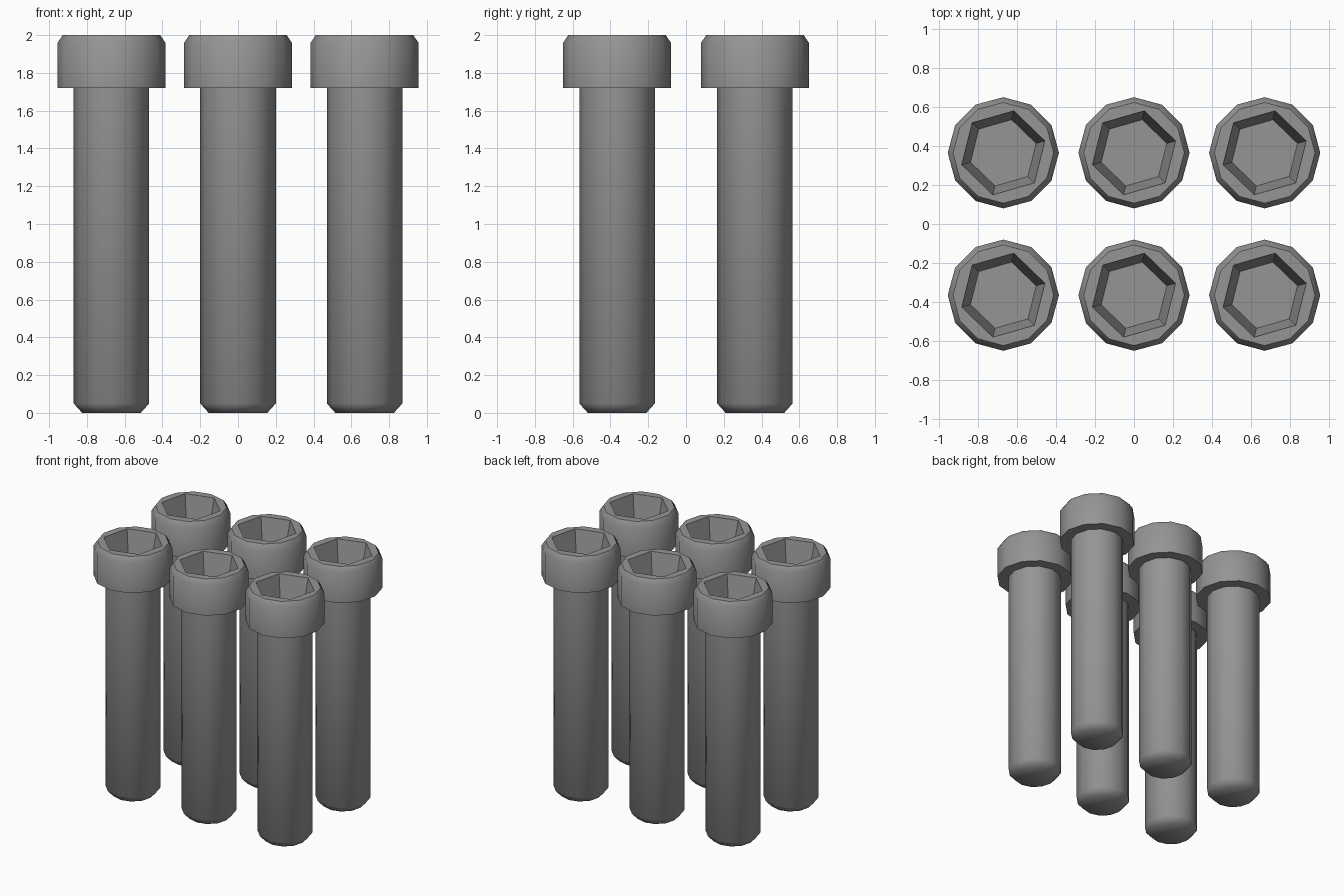
import bpy, bmesh
from math import sin, cos, pi, radians

cube = bpy.data.objects.get("Cube")
if cube:
    bpy.data.objects.remove(cube)

steel = bpy.data.materials.new("grey_steel")
steel.use_nodes = True
colour = (0.30, 0.30, 0.30, 1)
steel.diffuse_color = colour
steel.node_tree.nodes["Principled BSDF"].inputs["Base Color"].default_value = colour

SIDES = 12


def ring(bm, radius, z, sides=SIDES, turn=0.0):
    return [bm.verts.new((radius * cos(turn + 2 * pi * i / sides),
                          radius * sin(turn + 2 * pi * i / sides), z))
            for i in range(sides)]


def bridge(bm, lower, upper):
    n = len(lower)
    for i in range(n):
        j = (i + 1) % n
        bm.faces.new((lower[i], lower[j], upper[j], upper[i]))


def bolt_mesh():
    bm = bmesh.new()
    # Shaft with chamfered tip, underside of the head, head with chamfered rim
    profile = [(0.155, 0), (0.2, 0.05), (0.2, 1.72),
               (0.285, 1.72), (0.285, 1.96), (0.258, 2)]
    rings = [ring(bm, r, z) for r, z in profile]
    bm.faces.new(rings[0][::-1])
    for lower, upper in zip(rings, rings[1:]):
        bridge(bm, lower, upper)

    # Tapered hexagonal socket
    turn = radians(16)
    mouth = ring(bm, 0.222, 2, 6, turn)
    floor = ring(bm, 0.175, 1.78, 6, turn)
    bridge(bm, mouth, floor)
    bm.faces.new(floor)

    # Flat top between the rim and the socket: two rim edges per socket side
    rim = rings[-1]
    for i in range(6):
        a, b, c = (rim[(2 * i + k + 1) % SIDES] for k in range(3))
        bm.faces.new((a, b, mouth[i]))
        bm.faces.new((b, c, mouth[(i + 1) % 6], mouth[i]))
    bmesh.ops.recalc_face_normals(bm, faces=bm.faces)
    mesh = bpy.data.meshes.new("bolt")
    bm.to_mesh(mesh)
    bm.free()
    mesh.materials.append(steel)
    return mesh


# Two rows of three bolts
mesh = bolt_mesh()
bolts = []
for row, y in (("front", -0.365), ("back", 0.365)):
    for place, x in (("right", -0.67), ("middle", 0), ("left", 0.67)):
        bolt = bpy.data.objects.new(f"{row}_{place}_bolt", mesh)
        bolt.location = (x, y, 0)
        bpy.context.collection.objects.link(bolt)
        bolts.append(bolt)

# Smooth round walls, crisp rim and socket
bpy.ops.object.select_all(action="DESELECT")
bolts[0].select_set(True)
bpy.context.view_layer.objects.active = bolts[0]
bpy.ops.object.shade_smooth_by_angle(angle=radians(50))
